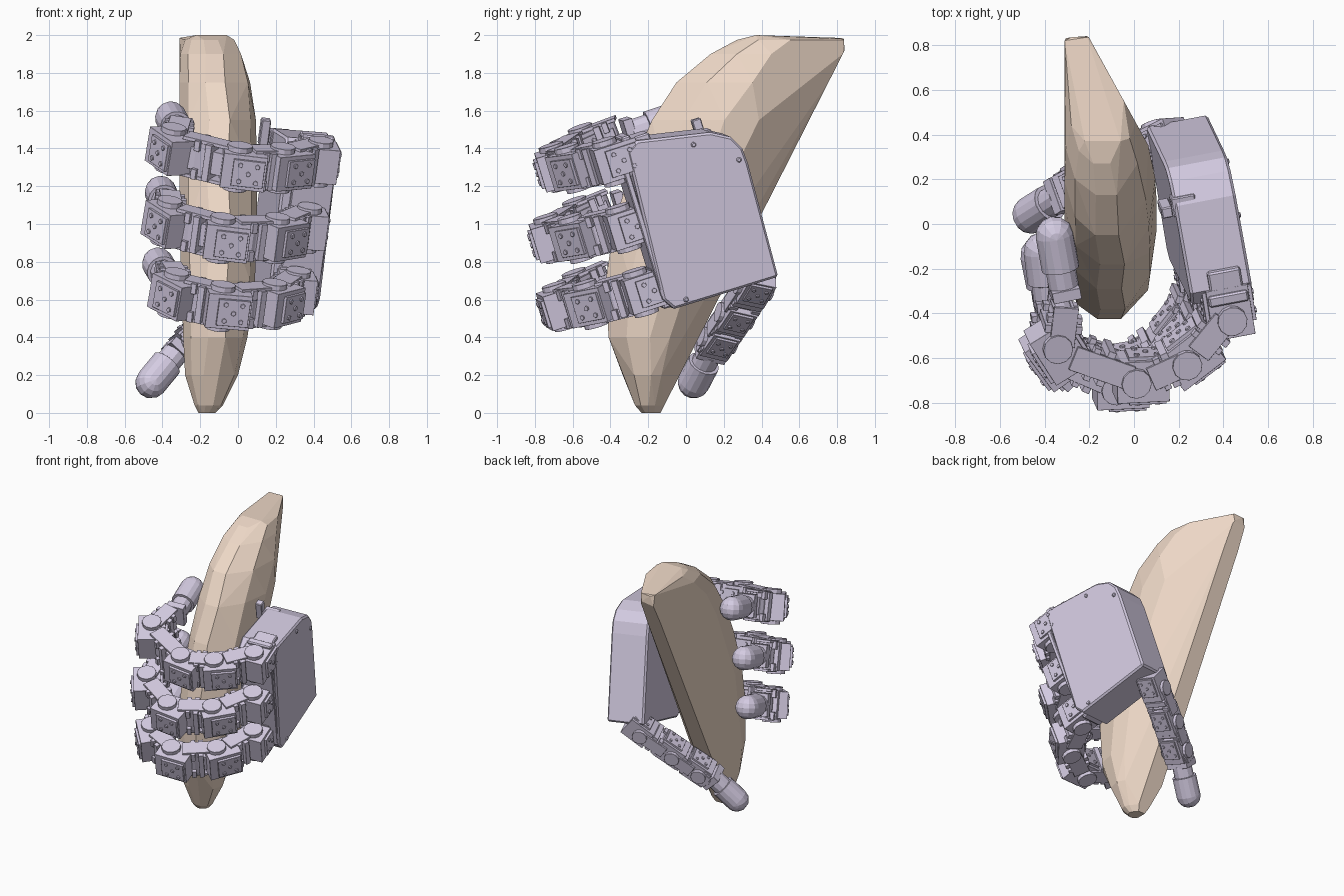
import bpy, bmesh
from math import radians
from mathutils import Vector as V, Matrix

if "Cube" in bpy.data.objects:
    bpy.data.objects.remove(bpy.data.objects["Cube"])


def material(name, rgb):
    m = bpy.data.materials.new(name)
    m.diffuse_color = (*rgb, 1)
    m.use_nodes = True
    m.node_tree.nodes["Principled BSDF"].inputs["Base Color"].default_value = m.diffuse_color
    return m


METAL = material("lavender", (0.66, 0.60, 0.76))
SKIN = material("peach", (0.87, 0.70, 0.58))

# Hand axes: out of the palm, across the fingers, along the fingers
OUT = V((.98, .186, -.075)).normalized()
UP = V((.13, -.29, .95)).normalized()
FWD = OUT.cross(UP)
if FWD.y > 0:
    FWD = -FWD


def finish(name, bm, mat, bevel=0):
    bmesh.ops.recalc_face_normals(bm, faces=bm.faces)
    me = bpy.data.meshes.new(name)
    bm.to_mesh(me)
    bm.free()
    ob = bpy.data.objects.new(name, me)
    bpy.context.collection.objects.link(ob)
    me.materials.append(mat)
    if bevel:
        b = ob.modifiers.new("soft_edges", 'BEVEL')
        b.width, b.segments, b.limit_method = bevel, 1, 'ANGLE'
        b.angle_limit = radians(60)
    return ob


def hull(bm, pts):
    vs = [bm.verts.new(p) for p in pts]
    r = bmesh.ops.convex_hull(bm, input=vs)
    junk = [g for g in r["geom_interior"] + r["geom_unused"] if isinstance(g, bmesh.types.BMVert)]
    bmesh.ops.delete(bm, geom=list(set(junk)), context='VERTS')


def frame(c, d, u):
    # matrix with x along d, z close to u, origin c
    d = d.normalized()
    u = (u - d * u.dot(d)).normalized()
    w = u.cross(d)
    m = Matrix((d, w, u)).transposed().to_4x4()
    m.translation = c
    return m


def box(bm, m, size, off=(0, 0, 0)):
    bmesh.ops.create_cube(bm, size=1, matrix=m @ Matrix.Translation(off) @ Matrix.Diagonal((*size, 1)))


def cyl(bm, m, r, h, off=(0, 0, 0), axis='Z', n=12):
    rot = {'Z': Matrix.Identity(4), 'X': Matrix.Rotation(radians(90), 4, 'Y'),
           'Y': Matrix.Rotation(radians(90), 4, 'X')}[axis]
    bmesh.ops.create_cone(bm, cap_ends=True, segments=n, radius1=r, radius2=r, depth=h,
                          matrix=m @ Matrix.Translation(off) @ rot)


def motor(bm, c, d, u, s):
    # servo housing: body, stepped lids, output discs and screw heads
    m = frame(c, d, u)
    box(bm, m, (.21 * s, .17 * s, .17 * s))
    box(bm, m, (.15 * s, .20 * s, .13 * s), (-.02 * s, 0, 0))
    for e in (-1, 1):
        cyl(bm, m, .06 * s, .03 * s, (.03 * s, 0, e * .095 * s))
        for x, z in ((-.06, -.04), (-.06, .04), (.02, -.04), (.02, .04), (-.02, 0)):
            cyl(bm, m, .012 * s, .012, (x * s, e * .102 * s, z * s), 'Y', 6)


def bracket(bm, a, b, u, s):
    # forked joint between two servos
    m = frame((a + b) / 2, b - a, u)
    n = (b - a).length
    for e in (-1, 1):
        box(bm, m, (n * .7, .10 * s, .018), (0, 0, e * .09 * s))
        box(bm, m, (.03, .14 * s, .05 * s), (n * .12, 0, e * .07 * s))
    box(bm, m, (.035, .15 * s, .18 * s), (-n * .05, 0, 0))
    box(bm, m, (n * .5, .09 * s, .11 * s))
    cyl(bm, m, .05 * s, .19 * s, (n * .1, 0, 0))


def tip(bm, a, b, u, r):
    # fingertip collar and rounded pad
    d = (b - a).normalized()
    m = frame(a, d, u)
    n = (b - a).length - r
    box(bm, m, (.05, r * 1.5, r * 1.9))
    cyl(bm, m, r * .8, n * .5, (n * .3, 0, 0), 'X')
    ball = bmesh.new()
    bmesh.ops.create_uvsphere(ball, u_segments=12, v_segments=8, radius=r)
    pts = []
    for v in ball.verts:
        p = v.co
        pts += [m @ V((n + p.x, p.y, p.z)), m @ V((n * .4, p.y, p.z))]
    ball.free()
    hull(bm, pts)


def digit(name, motors, end, u, s, first_dir):
    bm = bmesh.new()
    pts = motors + [end[0]]
    for i, p in enumerate(motors):
        prev = pts[i - 1] if i else p - first_dir
        d = (p - prev).normalized() + (pts[i + 1] - p).normalized()
        motor(bm, p, first_dir if i == 0 else d, u, s)
        bracket(bm, p, pts[i + 1], u, s)
    tip(bm, end[0], end[1], u, .085)
    return finish(name, bm, METAL, .008)


# Held wedge: flat left side, narrow flat back, faceted round front
# rows: z, front y, left x, right x
rows = [(0, -.235, -.21, -.12), (.04, -.27, -.23, -.08), (.2, -.335, -.28, 0), (.4, -.41, -.29, .05),
        (.7, -.425, -.30, .09), (1.0, -.38, -.31, .10), (1.3, -.29, -.31, .10), (1.55, -.18, -.31, .095),
        (1.75, -.05, -.31, .08), (1.9, .13, -.305, .04), (1.975, .27, -.28, 0)]
pts = []
for i, (z, f, l, r) in enumerate(rows):
    b = min(-.135 + z * .508, .835)
    n, w = b - f, r - l
    k = min(.12, w * .6)
    s = .04 * (i % 2)          # stagger alternate rows for irregular facets
    for x, y in ((l, b), (l + k, b), (r - w * .1, b - n * .32), (r, b - n * (.5 + s)), (r - w * .07, b - n * .8),
                 (l + w * (.62 + s), f), (l + w * (.35 + s), f), (l + w * .12, f + n * .1), (l, f + n * .3)):
        pts.append((min(x, -.21 + (.85 - y) * .55), y, z))
pts += [(-.22, .37, 2), (-.06, .37, 2), (-.31, .82, 1.985), (-.21, .835, 1.98), (-.3, .825, 1.92), (-.21, .84, 1.92)]
bm = bmesh.new()
hull(bm, pts)
bmesh.ops.dissolve_limit(bm, angle_limit=radians(3), verts=bm.verts, edges=bm.edges)
finish("held_wedge", bm, SKIN)

# Palm block: outer outline swept inward
outer = [V((y * -.19 + z * .076 + .367, y, z)) for y, z in (
    (-.31, 1.38), (-.26, 1.44), (.13, 1.485), (.24, 1.46), (.30, 1.40), (.33, 1.32),
    (.49, .72), (-.06, .55), (-.12, .60))]
bm = bmesh.new()
face = bm.faces.new([bm.verts.new(p) for p in outer])
r = bmesh.ops.extrude_face_region(bm, geom=[face], use_keep_orig=True)
bmesh.ops.translate(bm, vec=-OUT * .28, verts=[v for v in r["geom"] if isinstance(v, bmesh.types.BMVert)])
finish("palm", bm, METAL, .012)

# Palm fittings: top peg, connector, front edge plate, raised ribs and side screws
bm = bmesh.new()
box(bm, frame(V((.14, .07, 1.49)), FWD, UP), (.05, .05, .14))
box(bm, frame(V((.22, .09, 1.46)), FWD, UP), (.09, .11, .07))
box(bm, frame((outer[0] + outer[8]) / 2 - OUT * .12 + FWD * .01, FWD, UP), (.03, .22, .78))
for y, z in ((.04, 1.42), (.28, 1.34), (.0, .6)):
    cyl(bm, frame(V((y * -.19 + z * .076 + .367, y, z)), FWD, UP), .014, .02, axis='Y', n=8)
finish("palm_fittings", bm, METAL, .005)


# Three curled fingers, laid out in planes square to the hand's cross axis
def on_plane(c, path):
    return [V((x, y, c - .137 * x + .305 * y)) for x, y in path]


fingers = {
    "upper_finger": (1.51, [(.42, -.37), (.25, -.58), (.03, -.68), (-.34, -.55)], [(-.31, -.3), (-.37, .03)]),
    "middle_finger": (1.13, [(.36, -.30), (.22, -.56), (-.06, -.71), (-.36, -.58)], [(-.38, -.35), (-.42, -.04)]),
    "lower_finger": (.755, [(.30, -.21), (.20, -.48), (-.06, -.66), (-.32, -.58)], [(-.38, -.36), (-.44, -.06)]),
}
for name, (c, path, end) in fingers.items():
    digit(name, on_plane(c, path), on_plane(c + .02, end), UP, 1.12, FWD)

# Knuckle mounts between palm and fingers
bm = bmesh.new()
for c, path, end in fingers.values():
    m = frame(on_plane(c, path)[0] - FWD * .12, FWD, UP)
    box(bm, m, (.16, .15, .19))
    box(bm, m, (.05, .18, .23), (.05, 0, 0))
finish("knuckle_mounts", bm, METAL, .008)

# Thumb reaching behind the wedge
digit("thumb", [V((.13, .37, .68)), V((-.07, .27, .53)), V((-.23, .18, .40))],
      [V((-.32, .13, .33)), V((-.51, .01, .10))], V((.3, -.8, .2)), .9, V((-.6, -.3, -.5)))
